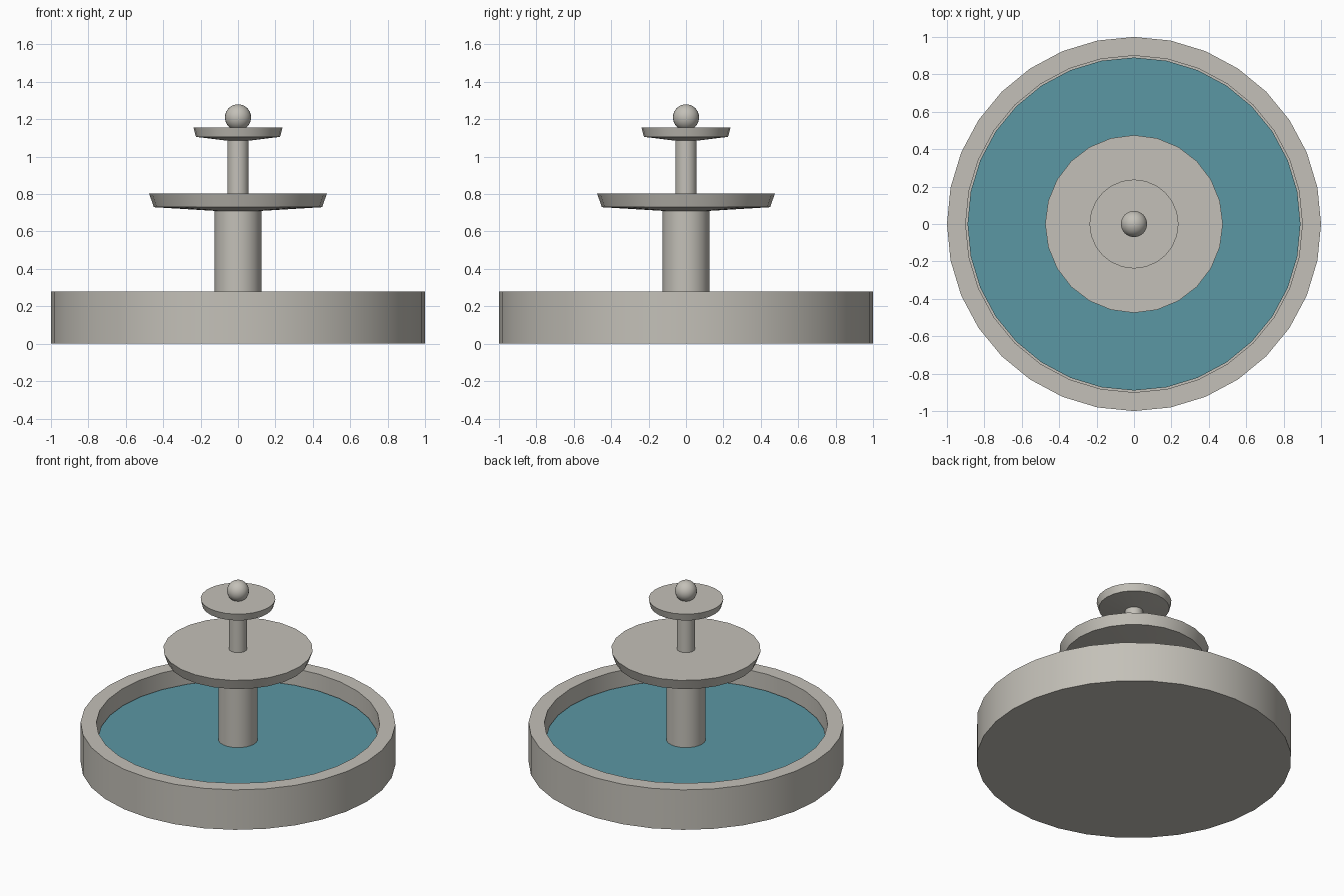
import bpy, bmesh, math

if "Cube" in bpy.data.objects:
    bpy.data.objects.remove(bpy.data.objects["Cube"])


def material(name, rgb):
    m = bpy.data.materials.new(name)
    m.diffuse_color = (*rgb, 1.0)
    m.use_nodes = True
    m.node_tree.nodes["Principled BSDF"].inputs["Base Color"].default_value = m.diffuse_color
    return m


stone = material("pale stone", (0.55, 0.53, 0.48))
water_blue = material("water blue", (0.105, 0.31, 0.37))


def finish(obj, mat):
    obj.data.materials.append(mat)
    bpy.ops.object.select_all(action='DESELECT')
    obj.select_set(True)
    bpy.context.view_layer.objects.active = obj
    bpy.ops.object.shade_smooth_by_angle(angle=math.radians(30))


def lathe(name, profile, sides, mat):
    """Turn (radius, height) points around the z axis; radius 0 closes an end."""
    bm = bmesh.new()
    rings = []
    for r, z in profile:
        if r == 0:
            rings.append([bm.verts.new((0, 0, z))] * sides)
        else:
            rings.append([bm.verts.new((r * math.cos(math.tau * i / sides),
                                        r * math.sin(math.tau * i / sides), z))
                          for i in range(sides)])
    for a, b in zip(rings, rings[1:]):
        for i in range(sides):
            j = (i + 1) % sides
            bm.faces.new(dict.fromkeys((a[i], a[j], b[j], b[i])))
    bmesh.ops.recalc_face_normals(bm, faces=bm.faces)
    mesh = bpy.data.meshes.new(name)
    bm.to_mesh(mesh)
    bm.free()
    obj = bpy.data.objects.new(name, mesh)
    bpy.context.collection.objects.link(obj)
    finish(obj, mat)
    return obj


# Round basin with a raised wall, and the water inside it
lathe("basin", [(0, 0), (1, 0), (1, 0.28), (0.9, 0.28), (0.9, 0.12), (0, 0.12)], 32, stone)
lathe("water", [(0, 0.13), (0.89, 0.13), (0.89, 0.168), (0, 0.168)], 32, water_blue)

# Lower column and large bowl
lathe("lower_column", [(0, 0.12), (0.125, 0.12), (0.125, 0.72), (0, 0.72)], 24, stone)
lathe("large_bowl", [(0, 0.708), (0.12, 0.71), (0.45, 0.73), (0.475, 0.802), (0, 0.802)], 24, stone)

# Upper column and small bowl
lathe("upper_column", [(0, 0.78), (0.057, 0.78), (0.057, 1.10), (0, 1.10)], 20, stone)
lathe("small_bowl", [(0, 1.083), (0.055, 1.085), (0.225, 1.106), (0.238, 1.156), (0, 1.156)], 24, stone)

# Ball finial
bpy.ops.mesh.primitive_uv_sphere_add(segments=24, ring_count=16, radius=0.07,
                                     location=(0, 0, 1.21))
ball = bpy.context.object
ball.name = "finial_ball"
finish(ball, stone)
